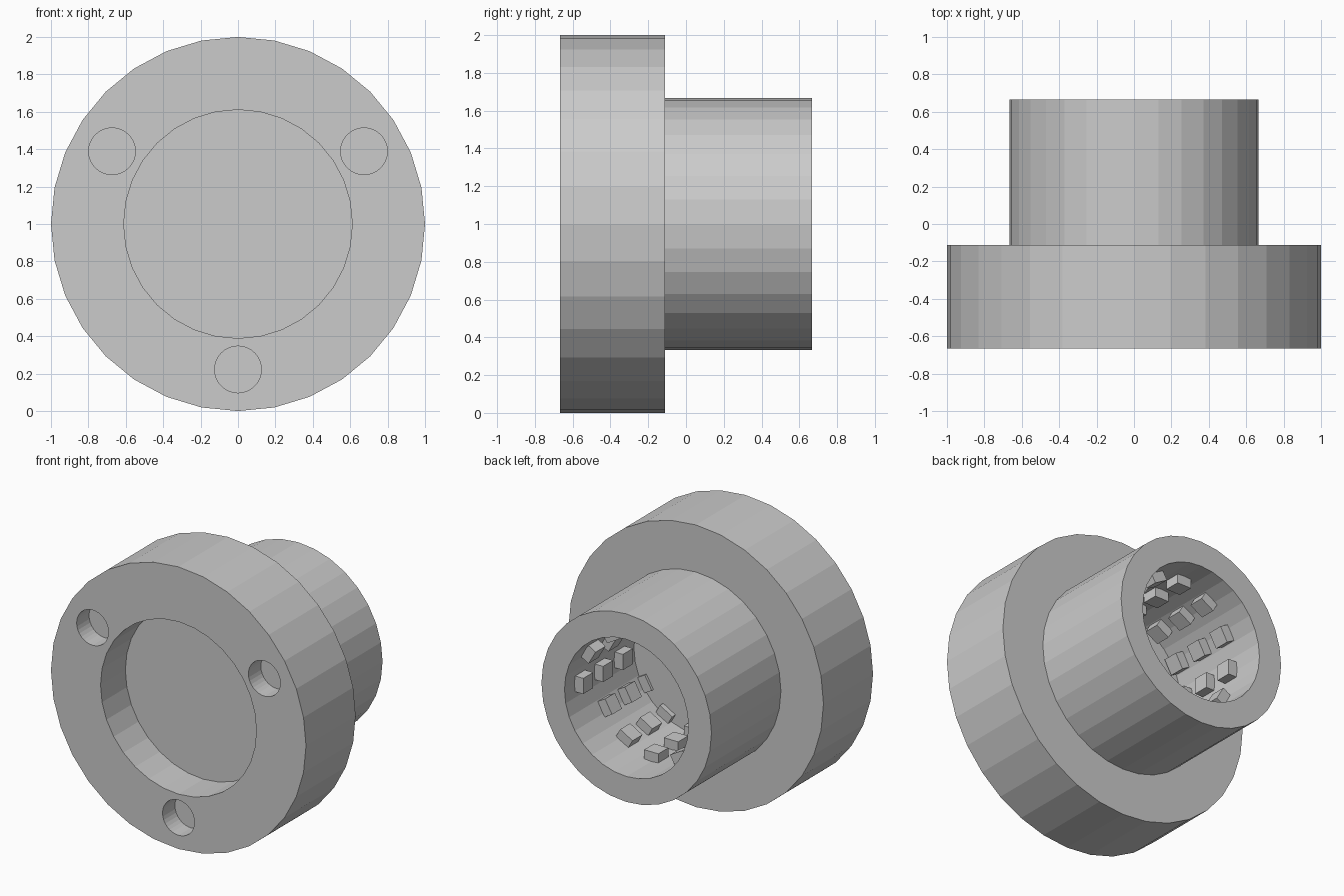
import bpy, bmesh, math
from mathutils import Matrix, Vector

if "Cube" in bpy.data.objects:
    bpy.data.objects.remove(bpy.data.objects["Cube"])

U = 1 / 18          # base unit of the part
SIDES = 32
AXIS_Z = 1.0        # height of the turning axis, which runs along y


def make_object(name, bm):
    bmesh.ops.recalc_face_normals(bm, faces=bm.faces)
    mesh = bpy.data.meshes.new(name)
    bm.to_mesh(mesh)
    bm.free()
    obj = bpy.data.objects.new(name, mesh)
    bpy.context.collection.objects.link(obj)
    return obj


def turned(name, profile):
    """Revolve (radius, y) points about the axis; close both ends with discs."""
    bm = bmesh.new()
    rings = []
    for r, y in profile:
        angles = [2 * math.pi * i / SIDES for i in range(SIDES)]
        rings.append([bm.verts.new((r * math.cos(a), y, AXIS_Z + r * math.sin(a)))
                      for a in angles])
    for a, b in zip(rings, rings[1:]):
        for i in range(SIDES):
            j = (i + 1) % SIDES
            bm.faces.new((a[i], a[j], b[j], b[i]))
    bm.faces.new(rings[0])
    bm.faces.new(rings[-1])
    return make_object(name, bm)


def around(radius, angle, y):
    return Matrix.Translation(Vector((radius * math.cos(angle), y,
                                      AXIS_Z + radius * math.sin(angle))))


# Flanged body: front recess, wide flange, narrower hub, rear bore
body = turned("flanged_body", [
    (11 * U, -7 * U), (11 * U, -12 * U),
    (18 * U, -12 * U), (18 * U, -2 * U),
    (12 * U, -2 * U), (12 * U, 12 * U),
    (8.75 * U, 12 * U), (8.75 * U, -2 * U),
])

# Three blind screw holes in the flange front
hole_depth = 2.5 * U
bm = bmesh.new()
for deg in (30, 150, 270):
    bmesh.ops.create_cone(
        bm, cap_ends=True, segments=SIDES, radius1=2.25 * U, radius2=2.25 * U,
        depth=2 * hole_depth,
        matrix=around(14 * U, math.radians(deg), -12 * U) @ Matrix.Rotation(math.pi / 2, 4, 'X'))
cutter = make_object("screw_hole_cutter", bm)
cutter.hide_render = True
cutter.hide_set(True)
cut = body.modifiers.new("screw_holes", 'BOOLEAN')
cut.operation = 'DIFFERENCE'
cut.solver = 'EXACT'
cut.object = cutter

# Thread blocks: three helical turns of small cubes on the bore wall
bm = bmesh.new()
for i in range(36):
    angle = math.radians(30 * i)
    bmesh.ops.create_cube(
        bm, size=2 * U,
        matrix=around(8.5 * U, angle, (9 - i / 3) * U) @ Matrix.Rotation(-angle, 4, 'Y'))
make_object("thread_blocks", bm)
